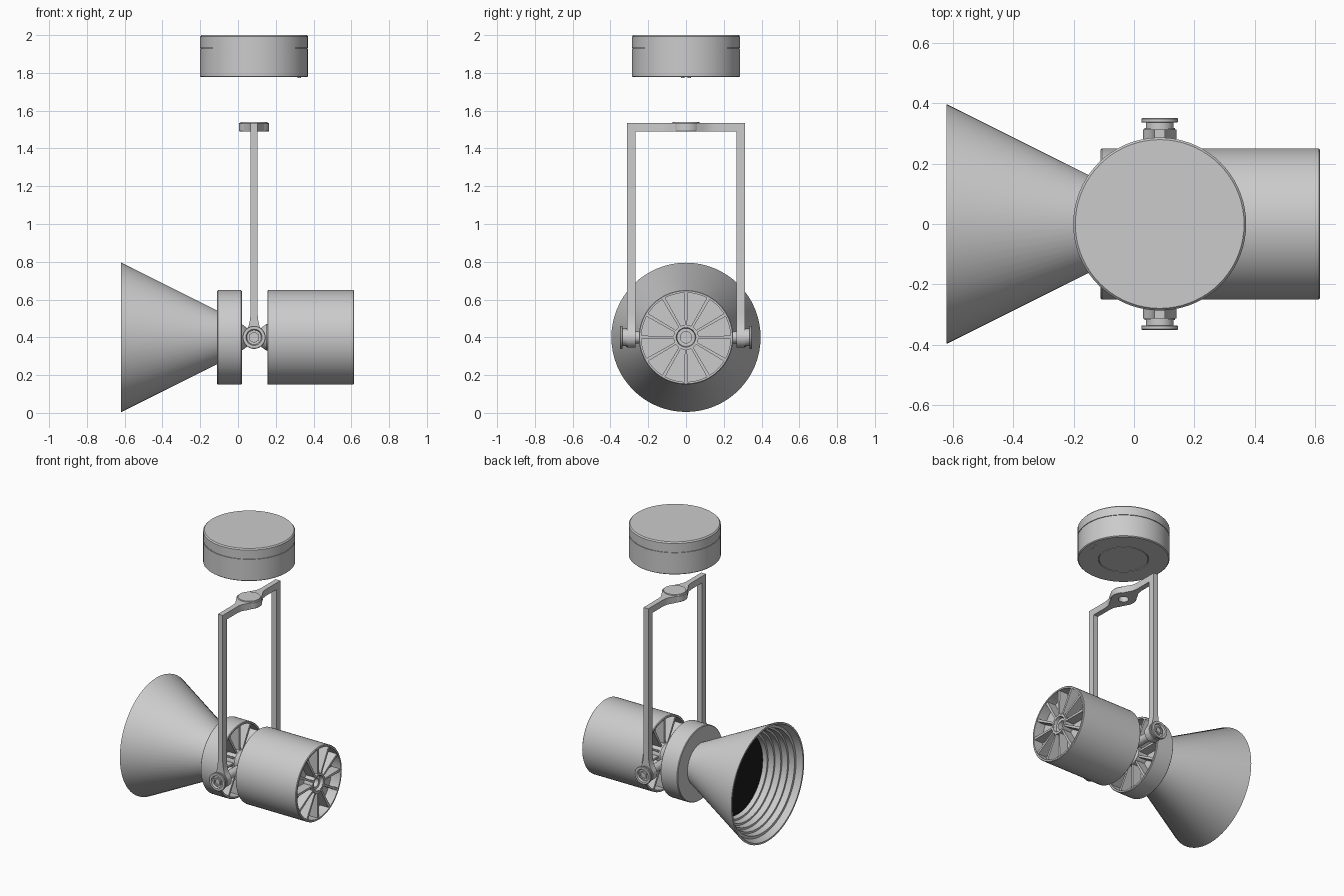
import bpy, bmesh
from math import radians, pi, cos, sin
from mathutils import Matrix, Vector

if "Cube" in bpy.data.objects:
    bpy.data.objects.remove(bpy.data.objects["Cube"])

CX, CZ = 0.085, 0.40            # pivot of the lamp head
AXES = {'X': Vector((1, 0, 0)), 'Y': Vector((0, 1, 0)), 'Z': Vector((0, 0, 1))}


def finish(bm, name, mat=None):
    bmesh.ops.recalc_face_normals(bm, faces=bm.faces)
    me = bpy.data.meshes.new(name)
    bm.to_mesh(me)
    bm.free()
    ob = bpy.data.objects.new(name, me)
    bpy.context.collection.objects.link(ob)
    if mat:
        me.materials.append(mat)
    bpy.ops.object.select_all(action='DESELECT')
    ob.select_set(True)
    bpy.context.view_layer.objects.active = ob
    bpy.ops.object.shade_smooth_by_angle(angle=radians(30))
    return ob


def lathe(name, profile, axis, center, seg=64, mat=None):
    """Revolve (along axis, radius) points around an axis through center."""
    bm = bmesh.new()
    place = {'X': lambda a, r: (a, 0, r), 'Y': lambda a, r: (0, a, r), 'Z': lambda a, r: (r, 0, a)}[axis]
    vs = [bm.verts.new(place(a, r)) for a, r in profile]
    es = [bm.edges.new(p) for p in zip(vs, vs[1:])]
    bmesh.ops.spin(bm, geom=vs + es, cent=(0, 0, 0), axis=AXES[axis], angle=2 * pi, steps=seg)
    bmesh.ops.remove_doubles(bm, verts=bm.verts, dist=1e-5)
    bmesh.ops.translate(bm, verts=bm.verts, vec=center)
    return finish(bm, name, mat)


def plate(name, outline, depth, matrix):
    """Extrude a flat outline and place it."""
    bm = bmesh.new()
    f = bm.faces.new([bm.verts.new((u, v, 0)) for u, v in outline])
    top = bmesh.ops.extrude_face_region(bm, geom=[f])['geom']
    bmesh.ops.translate(bm, verts=[g for g in top if isinstance(g, bmesh.types.BMVert)], vec=(0, 0, depth))
    bm.transform(matrix)
    return finish(bm, name)


def fins(name, x0, x1):
    """Twelve tapered radial cooling fins."""
    bm = bmesh.new()
    for i in range(12):
        r = bmesh.ops.create_cube(bm, size=1)['verts']
        for v in r:
            outer = v.co.z > 0
            v.co = Vector(((x1 if v.co.x > 0 else x0), v.co.y * (0.018 if outer else 0.012),
                           0.241 if outer else 0.05))
        bmesh.ops.rotate(bm, verts=r, cent=(0, 0, 0), matrix=Matrix.Rotation(i * pi / 6, 3, 'X'))
    bmesh.ops.translate(bm, verts=bm.verts, vec=(0, 0, CZ))
    return finish(bm, name)


HEAD = (0, 0, CZ)

# Reflector cone with stepped baffle inside
prof = [(-0.10, 0), (-0.10, 0.142), (-0.11, 0.142), (-0.616, 0.395), (-0.62, 0.395), (-0.62, 0.383), (-0.58, 0.365)]
for i in range(5):
    x, r = -0.58 + 0.04 * i, 0.347 - 0.017 * i
    prof += [(x, r), (x + 0.04, r - 0.004)]
prof += [(-0.38, 0.0)]
lathe("reflector_cone", prof, 'X', HEAD)
dark = bpy.data.materials.new("dark_glass")
dark.diffuse_color = (0.01, 0.01, 0.01, 1)
dark.use_nodes = True
dark.node_tree.nodes["Principled BSDF"].inputs["Base Color"].default_value = dark.diffuse_color
lathe("lens", [(-0.385, 0), (-0.385, 0.268), (-0.395, 0.268), (-0.395, 0)], 'X', HEAD, mat=dark)

# Front collar, open to the rear, with fins
lathe("front_collar", [(-0.11, 0), (-0.11, 0.246), (-0.106, 0.25), (0.016, 0.25), (0.02, 0.246),
                       (0.02, 0.236), (-0.05, 0.236), (-0.05, 0)], 'X', HEAD)
fins("collar_fins", -0.06, 0.014)

# Rear housing with recessed ends and fins
lathe("rear_housing", [(0.225, 0), (0.225, 0.236), (0.155, 0.236), (0.155, 0.246), (0.159, 0.25), (0.611, 0.25),
                       (0.615, 0.246), (0.615, 0.236), (0.545, 0.236), (0.545, 0)], 'X', HEAD)
fins("rear_fins", 0.535, 0.609)
fins("inner_fins", 0.161, 0.235)
lathe("rear_hub", [(0.54, 0.066), (0.612, 0.066), (0.612, 0.052), (0.59, 0.048), (0.59, 0.03),
                   (0.56, 0.03), (0.56, 0)], 'X', HEAD, 32)

# Swivel joint between collar and housing
lathe("swivel_joint", [(-0.055, 0), (-0.055, 0.07), (0.02, 0.07), (0.045, 0.052), (0.055, 0.036), (0.115, 0.036),
                       (0.125, 0.052), (0.15, 0.07), (0.23, 0.07), (0.23, 0)], 'X', HEAD, 32)
lathe("pivot_axle", [(-0.30, 0), (-0.30, 0.028), (0.30, 0.028), (0.30, 0)], 'Y', (CX, 0, CZ), 32)

# Fork arms: slim straps flaring into round pivot eyes
arc = [(0.055 * cos(a), CZ + 0.055 * sin(a)) for a in [radians(40 - 260 * i / 24) for i in range(25)]]
arm = [(0.018, 1.535), (0.018, 0.53), (0.022, 0.49), (0.030, 0.455)] + arc + \
      [(-0.030, 0.455), (-0.022, 0.49), (-0.018, 0.53), (-0.018, 1.535)]
for side, y in (("front", -0.268), ("back", 0.313)):
    plate(side + "_arm", arm, 0.045, Matrix.Translation((CX, y, 0)) @ Matrix.Rotation(pi / 2, 4, 'X'))

# Pivot knobs with hex sockets
for side, s in (("front", -1), ("back", 1)):
    knob = [(0.235, 0), (0.235, 0.032), (0.27, 0.032), (0.27, 0.05), (0.318, 0.05), (0.318, 0.046), (0.335, 0.046),
            (0.335, 0.058), (0.338, 0.061), (0.347, 0.061), (0.35, 0.058), (0.35, 0.043), (0.338, 0.038),
            (0.338, 0.0)]
    lathe(side + "_knob", [(s * a, r) for a, r in knob], 'Y', (CX, 0, CZ), 40)
    sock = [(0.33, 0.03), (0.346, 0.03), (0.346, 0.02), (0.339, 0.02), (0.339, 0)]
    lathe(side + "_hex_socket", [(s * a, r) for a, r in sock], 'Y', (CX, 0, CZ), 6)

# Fork crossbar, flaring into the central mounting disc
half = [(-0.018, 0.313), (-0.018, 0.15), (-0.024, 0.115), (-0.042, 0.085), (-0.058, 0.053)]
for side, s in (("front", -1), ("back", 1)):
    pts = [(u, v * s) for u, v in half] + [(-0.03, 0.044 * s), (0.03, 0.044 * s)] + [(-u, v * s) for u, v in half[::-1]]
    plate(side + "_crossbar", pts, 0.045, Matrix.Translation((CX, 0, 1.49)))
lathe("mount_disc", [(1.49, 0.032), (1.49, 0.077), (1.493, 0.08), (1.532, 0.08), (1.535, 0.077), (1.535, 0.072),
                     (1.541, 0.07), (1.541, 0), (1.53, 0), (1.53, 0.032), (1.49, 0.032)], 'Z', (CX, 0, 0), 48)

# Ceiling canopy with seam groove and circular groove below
lathe("canopy", [(1.777, 0), (1.777, 0.152), (1.783, 0.152), (1.783, 0.157), (1.777, 0.157), (1.777, 0.280),
                 (1.782, 0.286), (1.928, 0.286), (1.928, 0.281), (1.933, 0.281), (1.933, 0.286), (1.992, 0.286),
                 (2.0, 0.279), (2.0, 0)], 'Z', (CX, 0, 0), 72)
for i, y in enumerate((-0.018, 0.018)):
    lathe("canopy_screw_%d" % (i + 1), [(1.785, 0.009), (1.774, 0.009), (1.774, 0)], 'Z', (CX + 0.24, y, 0), 16)
